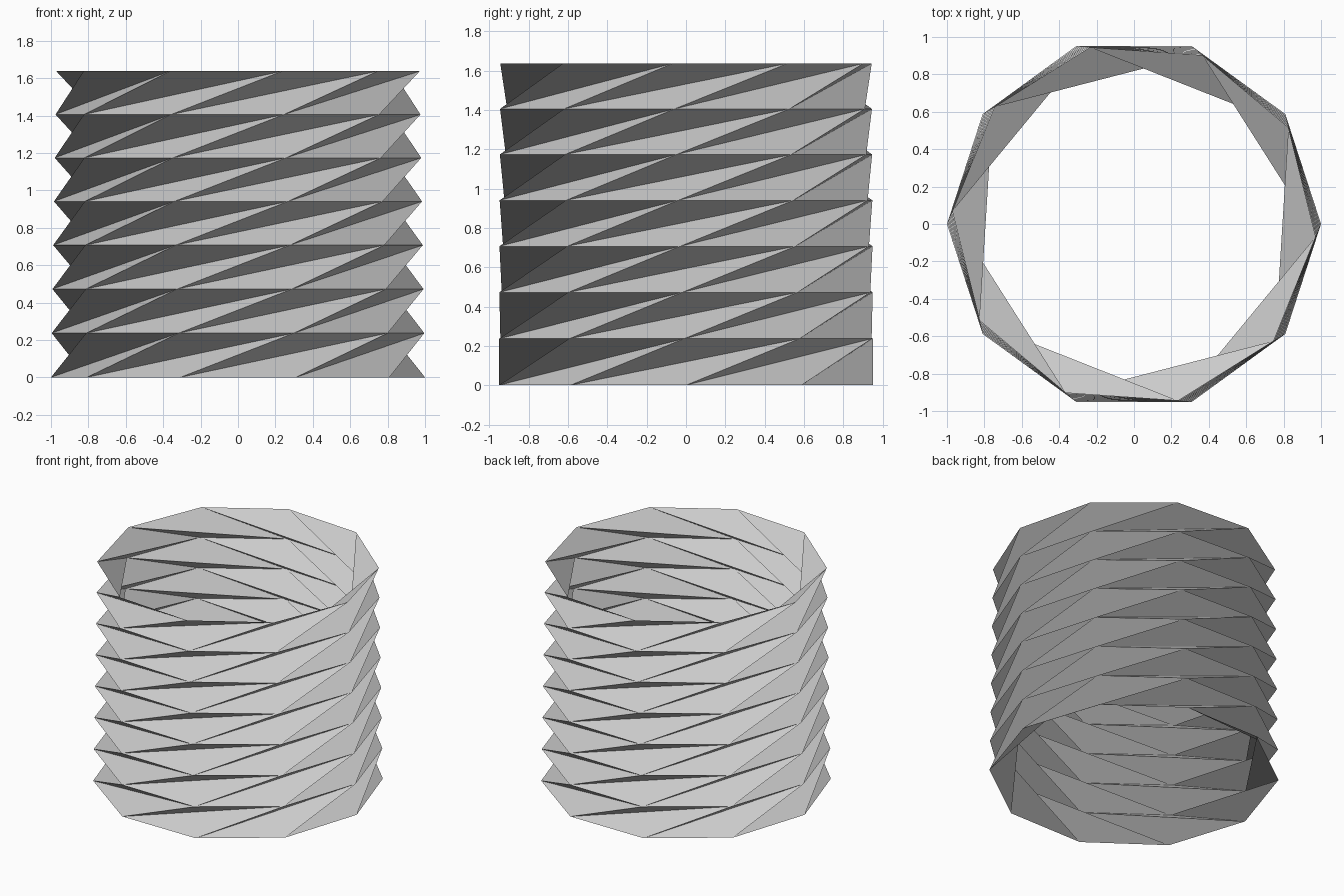
import bpy
import bmesh
from math import cos, sin, radians

cube = bpy.data.objects.get("Cube")
if cube:
    bpy.data.objects.remove(cube, do_unlink=True)

SIDES = 10
LAYERS = 7
SHRINK = 0.9962      # each storey is slightly smaller than the one below
HEIGHT = 0.2365      # height of the lowest storey
TWIST = radians(-0.57)

# Plain paper grey
paper = bpy.data.materials.new("paper_grey")
paper.use_nodes = True
grey = (0.6, 0.6, 0.6, 1.0)
paper.diffuse_color = grey
paper.node_tree.nodes["Principled BSDF"].inputs["Base Color"].default_value = grey

bm = bmesh.new()


def add_ring(radius, angle, z):
    step = radians(360 / SIDES)
    return [bm.verts.new((radius * cos(angle + i * step),
                          radius * sin(angle + i * step), z))
            for i in range(SIDES)]


# Stacked decagon rings
rings = []
z = 0.0
for k in range(LAYERS + 1):
    scale = SHRINK ** k
    rings.append(add_ring(scale, TWIST * k, z))
    z += HEIGHT * scale

# Twisted folds: each storey is a band of paired triangles
for low, high in zip(rings, rings[1:]):
    for i in range(SIDES):
        j, n = (i + 1) % SIDES, (i + 2) % SIDES
        bm.faces.new((low[i], low[j], high[n]))
        bm.faces.new((low[i], high[n], high[j]))

mesh = bpy.data.meshes.new("folded_cylinder")
bm.to_mesh(mesh)
bm.free()
mesh.materials.append(paper)
folded_cylinder = bpy.data.objects.new("folded_cylinder", mesh)
bpy.context.collection.objects.link(folded_cylinder)
